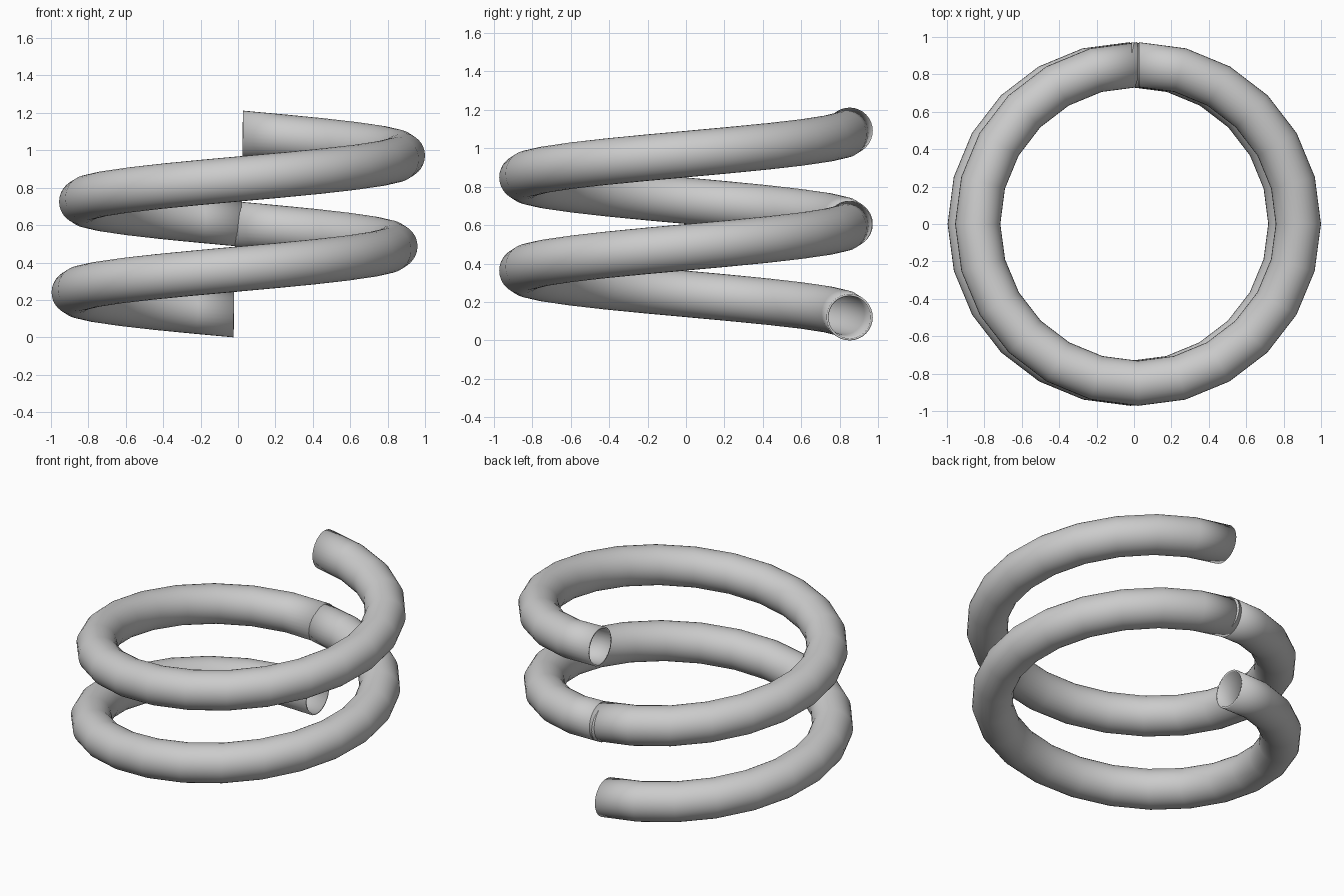
import bpy, bmesh
from math import pi, cos, sin

if "Cube" in bpy.data.objects:
    bpy.data.objects.remove(bpy.data.objects["Cube"])

R_COIL, R_TUBE, PITCH = 0.855, 0.121, 0.485
SIDES, STEPS = 32, 24

# One turn: circle profile swept along a helix, starting at the back
bm = bmesh.new()
ring = [bm.verts.new((0, R_COIL + R_TUBE * cos(2 * pi * i / SIDES),
                      R_TUBE + R_TUBE * sin(2 * pi * i / SIDES))) for i in range(SIDES)]
edges = [bm.edges.new((ring[i], ring[(i + 1) % SIDES])) for i in range(SIDES)]
bmesh.ops.spin(bm, geom=ring + edges, cent=(0, 0, 0), axis=(0, 0, 1),
               dvec=(0, 0, PITCH / STEPS), angle=2 * pi, steps=STEPS)

# Slight sideways lean, and make the faces point out of the tube
for v in bm.verts:
    v.co.x += 0.018 * v.co.z - 0.025
    v.co.y *= 0.996
bm.normal_update()
f = max(bm.faces, key=lambda f: f.calc_center_median().xy.length)
if f.normal.xy.dot(f.calc_center_median().xy) < 0:
    bmesh.ops.reverse_faces(bm, faces=bm.faces[:])

mesh = bpy.data.meshes.new("coil_tube")
bm.to_mesh(mesh)
bm.free()
coil = bpy.data.objects.new("coil_tube", mesh)
bpy.context.collection.objects.link(coil)
bpy.context.view_layer.objects.active = coil
coil.select_set(True)
bpy.ops.object.shade_smooth_by_angle(angle=0.7)

# Thin hollow wall
wall = coil.modifiers.new("wall", 'SOLIDIFY')
wall.thickness = 0.011
wall.offset = -1

# Second turn stacked on the first
turns = coil.modifiers.new("turns", 'ARRAY')
turns.count = 2
turns.use_relative_offset = False
turns.use_constant_offset = True
turns.constant_offset_displace = (0.04, 0, PITCH)
